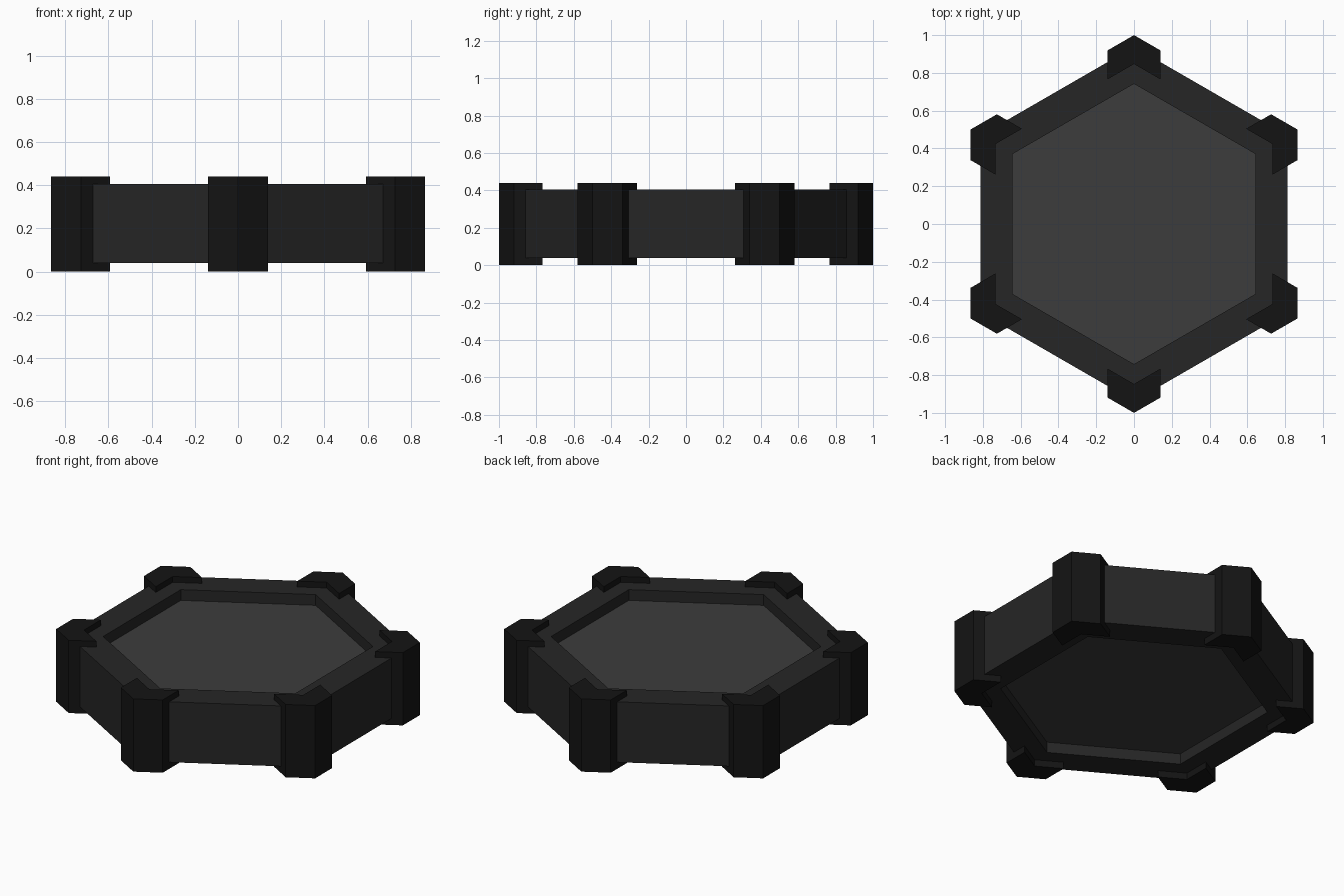
import bpy, bmesh
from math import cos, sin, pi
from mathutils import Matrix

if "Cube" in bpy.data.objects:
    bpy.data.objects.remove(bpy.data.objects["Cube"])


def material(name, v):
    m = bpy.data.materials.new(name)
    m.diffuse_color = (v, v, v, 1)
    m.use_nodes = True
    m.node_tree.nodes["Principled BSDF"].inputs["Base Color"].default_value = m.diffuse_color
    return m


def add_object(name, bm, mat):
    bmesh.ops.recalc_face_normals(bm, faces=bm.faces)
    me = bpy.data.meshes.new(name)
    bm.to_mesh(me)
    bm.free()
    me.materials.append(mat)
    ob = bpy.data.objects.new(name, me)
    bpy.context.collection.objects.link(ob)
    return ob


def prism(name, pts, z0, z1, mat):
    bm = bmesh.new()
    lo = [bm.verts.new((x, y, z0)) for x, y in pts]
    hi = [bm.verts.new((x, y, z1)) for x, y in pts]
    bm.faces.new(lo)
    bm.faces.new(hi)
    for i in range(len(pts)):
        j = (i + 1) % len(pts)
        bm.faces.new((lo[i], lo[j], hi[j], hi[i]))
    return add_object(name, bm, mat)


def hexagon(r):
    return [(r * sin(i * pi / 3), r * cos(i * pi / 3)) for i in range(6)]


panel_mat = material("panel_grey", 0.045)
rim_mat = material("rim_grey", 0.019)
post_mat = material("post_black", 0.007)

# Hexagonal rim: a square-section band, open in the middle
R_OUT, R_IN, Z0, Z1 = 0.938, 0.742, 0.04, 0.405
bm = bmesh.new()
loops = [[bm.verts.new((x, y, z)) for x, y in hexagon(r)]
         for r, z in ((R_OUT, Z0), (R_OUT, Z1), (R_IN, Z1), (R_IN, Z0))]
for k in range(4):
    a, b = loops[k], loops[(k + 1) % 4]
    for i in range(6):
        j = (i + 1) % 6
        bm.faces.new((a[i], a[j], b[j], b[i]))
add_object("rim", bm, rim_mat)

# Recessed panel, set back from both the top and the underside
prism("panel", hexagon(R_IN), 0.105, 0.34, panel_mat)

# Chevron posts wrapped around the six corners
chevron = [(0, 1), (0.14, 0.919), (0.14, 0.766), (0, 0.847), (-0.14, 0.766), (-0.14, 0.919)]
for i in range(6):
    post = prism(f"corner_post_{i + 1}", chevron, 0, 0.44, post_mat)
    post.data.transform(Matrix.Rotation(i * pi / 3, 4, 'Z'))
